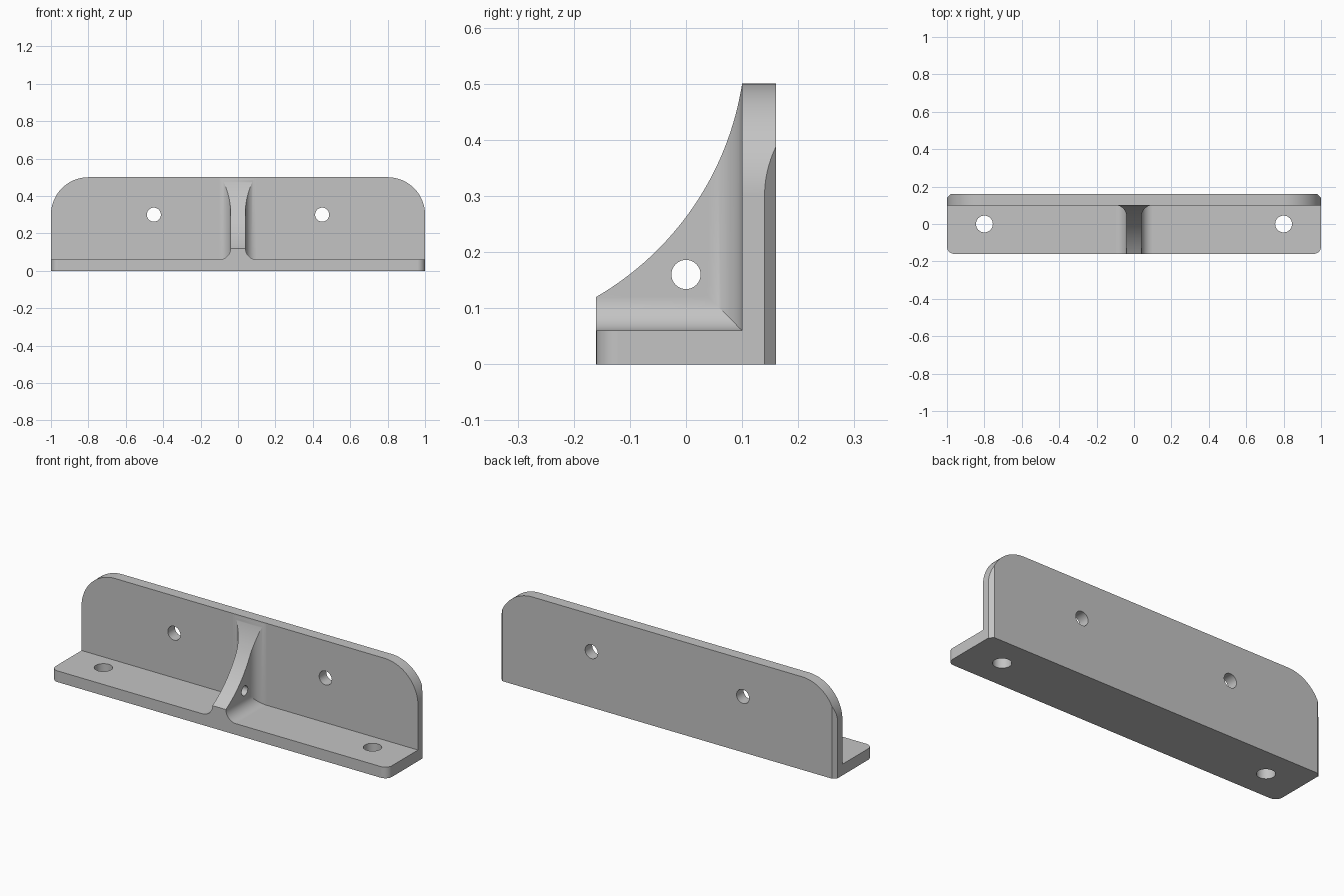
import bpy, bmesh
from math import sin, cos, pi, radians, atan2, hypot, sqrt

cube = bpy.data.objects.get("Cube")
if cube:
    bpy.data.objects.remove(cube, do_unlink=True)

# Main dimensions
THICK, HEIGHT, DEPTH = 0.06, 0.5, 0.16
WALL = DEPTH - THICK          # front face of the upright wall
RIB, FILLET = 0.04, 0.06      # rib half width and its blend radius
LOW, HIGH = -0.1, 0.7         # overshoot for trimming prisms

metal = bpy.data.materials.new("grey metal")
metal.use_nodes = True
grey = (0.55, 0.55, 0.55, 1)
metal.diffuse_color = grey
metal.node_tree.nodes["Principled BSDF"].inputs["Base Color"].default_value = grey


def arc(cx, cy, r, start, end, steps=16):
    """Points on a circle, angles in degrees."""
    angles = [radians(start + (end - start) * i / steps) for i in range(steps + 1)]
    return [(cx + r * cos(a), cy + r * sin(a)) for a in angles]


def prism(name, outline, axis, lo, hi):
    """Extrude a 2D outline along the x, y or z axis."""
    place = {"x": lambda a, b, t: (t, a, b),
             "y": lambda a, b, t: (a, t, b),
             "z": lambda a, b, t: (a, b, t)}[axis]
    bm = bmesh.new()
    face = bm.faces.new([bm.verts.new(place(a, b, lo)) for a, b in outline])
    new = bmesh.ops.extrude_face_region(bm, geom=[face])["geom"]
    verts = [v for v in new if isinstance(v, bmesh.types.BMVert)]
    bmesh.ops.translate(bm, verts=verts, vec=place(0, 0, hi - lo))
    bmesh.ops.recalc_face_normals(bm, faces=bm.faces)
    mesh = bpy.data.meshes.new(name)
    bm.to_mesh(mesh)
    bm.free()
    obj = bpy.data.objects.new(name, mesh)
    bpy.context.collection.objects.link(obj)
    return obj


def combine(target, tool, operation):
    """Apply a boolean and discard the tool."""
    mod = target.modifiers.new(operation, "BOOLEAN")
    mod.operation, mod.solver, mod.object = operation, "EXACT", tool
    graph = bpy.context.evaluated_depsgraph_get()
    mesh = bpy.data.meshes.new_from_object(target.evaluated_get(graph))
    target.modifiers.clear()
    target.data = mesh
    bpy.data.objects.remove(tool, do_unlink=True)


def mirrored(right_side):
    return right_side + [(-x, y) for x, y in reversed(right_side)]


# Angle section, trimmed by its plan and front outlines
bracket = prism("bracket", [(-0.3, 0), (DEPTH, 0), (DEPTH, HEIGHT), (WALL, HEIGHT),
                            (WALL, THICK), (-0.3, THICK)], "x", -1.1, 1.1)
corner, chamfer, crown = 0.04, 0.02, 0.2
plan = mirrored(arc(1 - corner, -DEPTH + corner, corner, -90, 0)
                + [(1, DEPTH - chamfer), (1 - chamfer, DEPTH)])
combine(bracket, prism("plan_trim", plan, "z", LOW, HIGH), "INTERSECT")
front = mirrored([(1, LOW)] + arc(1 - crown, HEIGHT - crown, crown, 0, 90, 32))
combine(bracket, prism("front_trim", front, "y", -0.4, 0.4), "INTERSECT")

# Rib flaring into the base and into the wall
edge = RIB + FILLET
floor_flare = mirrored([(edge, 0.03)] + arc(edge, THICK + FILLET, FILLET, 270, 180) + [(RIB, HIGH)])
wall_flare = mirrored([(edge, 0.13)] + arc(edge, WALL - FILLET, FILLET, 90, 180) + [(RIB, -0.3)])
rib = prism("rib", floor_flare, "y", -0.3, 0.13)
combine(rib, prism("wall_flare", wall_flare, "z", 0.03, HIGH), "UNION")

# Concave sweep of the rib from toe to wall top
y0, z0, y1, z1, sweep = -DEPTH, 0.12, WALL, HEIGHT, 0.535
chord = hypot(y1 - y0, z1 - z0)
rise = sqrt(sweep ** 2 - chord ** 2 / 4)
cy = (y0 + y1) / 2 - (z1 - z0) / chord * rise
cz = (z0 + z1) / 2 + (y1 - y0) / chord * rise
start, end = [atan2(z - cz, y - cy) * 180 / pi for y, z in ((y0, z0), (y1, z1))]
side = arc(cy, cz, sweep, start, end, 32) + [(0.125, 0.48), (0.125, 0.035), (y0, 0.035)]
combine(rib, prism("side_trim", side, "x", -0.3, 0.3), "INTERSECT")
combine(bracket, rib, "UNION")

# Screw holes in base and wall, cross hole in the rib
for s in (-1, 1):
    for a, b, r, axis in ((0.8 * s, 0, 0.045, "z"), (0.45 * s, 0.3, 0.0375, "y")):
        hole = arc(a, b, r, 0, 360, 40)[:-1]
        combine(bracket, prism("hole", hole, axis, -0.3, 0.3), "DIFFERENCE")
hole = arc(0, 0.16, 0.026, 0, 360, 40)[:-1]
combine(bracket, prism("hole", hole, "x", -0.3, 0.3), "DIFFERENCE")

# Finish: colour and crisp smooth shading
bracket.data.materials.clear()
bracket.data.materials.append(metal)
for poly in bracket.data.polygons:
    poly.material_index = 0
bpy.ops.object.select_all(action="DESELECT")
bracket.select_set(True)
bpy.context.view_layer.objects.active = bracket
bpy.ops.object.shade_smooth_by_angle(angle=radians(25))
weighted = bracket.modifiers.new("weighted_normals", "WEIGHTED_NORMAL")
weighted.keep_sharp = True
